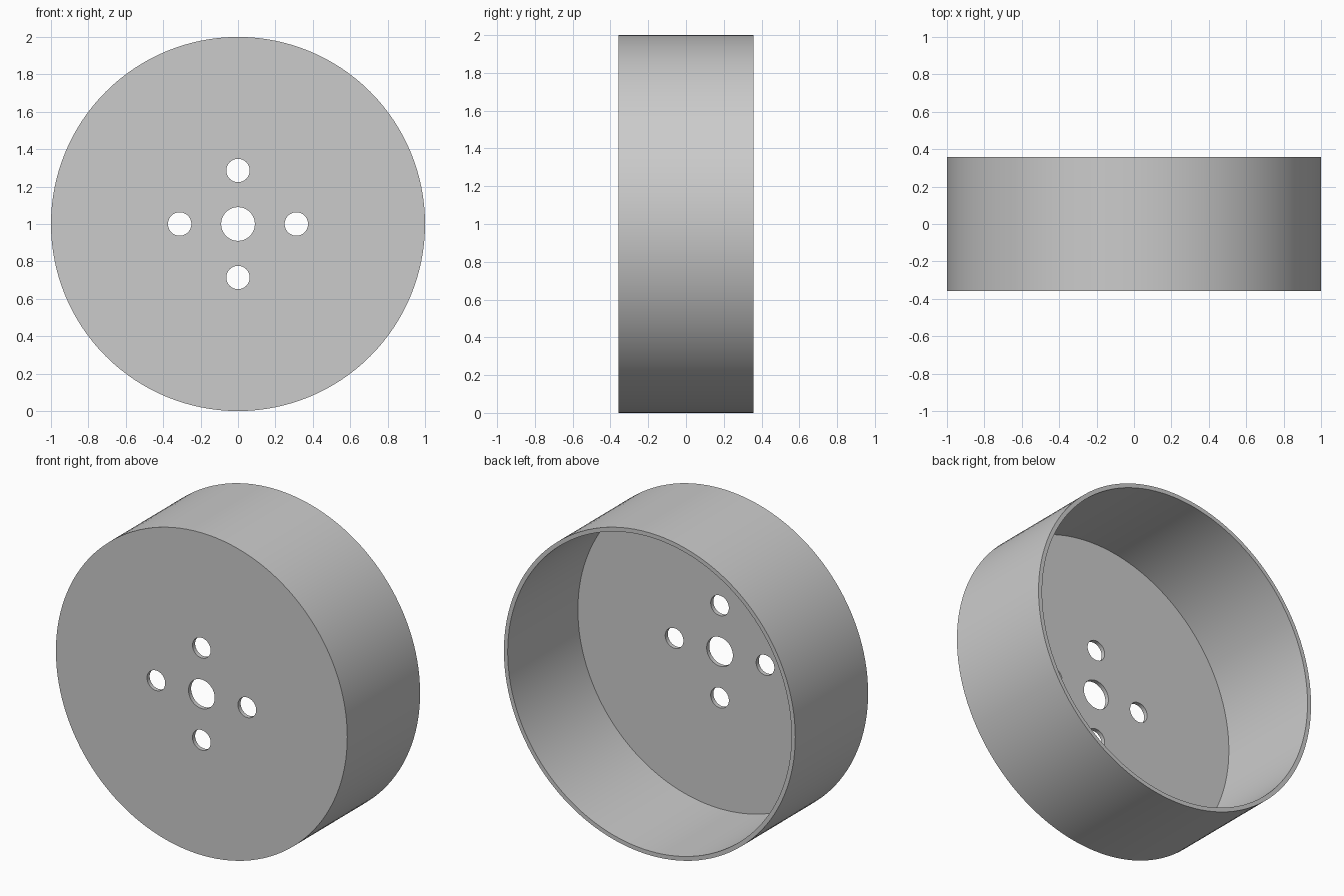
import bpy
from math import radians

old = bpy.data.objects.get("Cube")
if old:
    bpy.data.objects.remove(old)

RADIUS, HALF_DEPTH, WALL, MID = 1.0, 0.357, 0.026, 1.0

grey = bpy.data.materials.new("plain grey")
grey.use_nodes = True
colour = (0.6, 0.6, 0.6, 1)
grey.diffuse_color = colour
grey.node_tree.nodes["Principled BSDF"].inputs["Base Color"].default_value = colour


def disc(name, radius, y0, y1, x=0, z=0, sides=128):
    """Cylinder along y from y0 to y1, offset from the drum axis."""
    bpy.ops.mesh.primitive_cylinder_add(
        vertices=sides, radius=radius, depth=y1 - y0,
        location=(x, (y0 + y1) / 2, MID + z), rotation=(radians(90), 0, 0))
    obj = bpy.context.object
    obj.name = name
    obj.data.materials.append(grey)
    return obj


# Drum body, closed at the front
drum = disc("drum", RADIUS, -HALF_DEPTH, HALF_DEPTH)

# Hollow interior, centre bore and four bolt holes
cutters = [disc("hollow_cutter", RADIUS - WALL, -HALF_DEPTH + WALL, HALF_DEPTH + 0.1)]
front, back = -HALF_DEPTH - 0.1, -HALF_DEPTH + 0.1
cutters.append(disc("bore_cutter", 0.09, front, back, sides=48))
for x, z in ((0.312, 0), (-0.312, 0), (0, 0.286), (0, -0.286)):
    cutters.append(disc("bolt_hole_cutter", 0.0625, front, back, x, z, 48))

# Cut each shape out of the drum
bpy.ops.object.select_all(action="DESELECT")
drum.select_set(True)
bpy.context.view_layer.objects.active = drum
for cutter in cutters:
    cutter.hide_render = True
    mod = drum.modifiers.new("cut", "BOOLEAN")
    mod.operation = "DIFFERENCE"
    mod.solver = "EXACT"
    mod.object = cutter
    bpy.ops.object.modifier_apply(modifier=mod.name)
    bpy.data.objects.remove(cutter)

bpy.ops.object.shade_smooth_by_angle(angle=radians(30))
